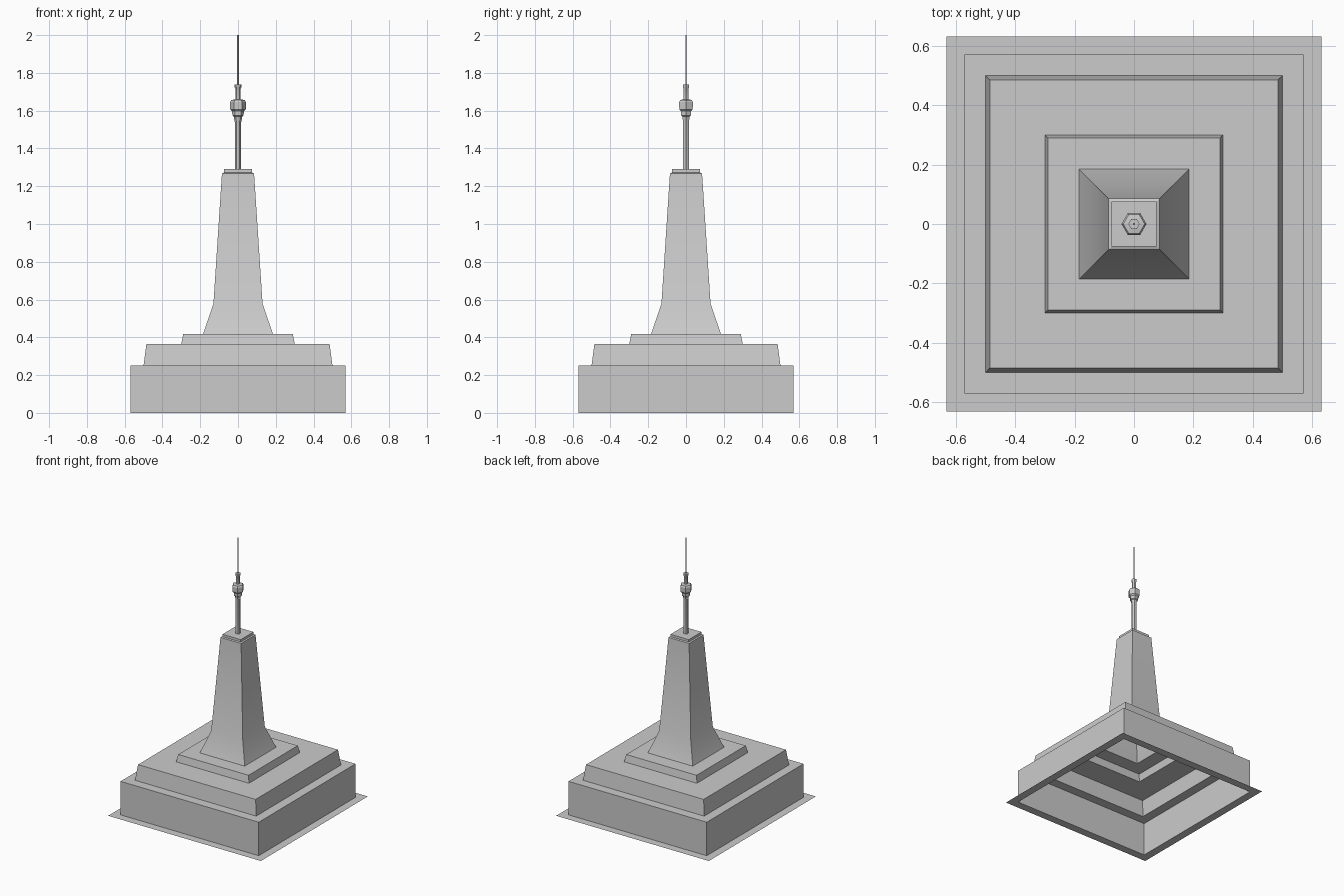
import bpy, bmesh, math

if "Cube" in bpy.data.objects:
    bpy.data.objects.remove(bpy.data.objects["Cube"])


def lathe(name, profile, sides, start=0.0, scale=1.0, cap=True):
    """Spin (radius, z) points into a polygonal shell, open at the bottom."""
    bm = bmesh.new()
    rings = []
    for r, z in profile:
        ring = []
        for i in range(sides):
            a = start + 2 * math.pi * i / sides
            ring.append(bm.verts.new((r * scale * math.cos(a), r * scale * math.sin(a), z)))
        rings.append(ring)
    for low, high in zip(rings, rings[1:]):
        for i in range(sides):
            j = (i + 1) % sides
            bm.faces.new((low[i], low[j], high[j], high[i]))
    if cap:
        bm.faces.new(rings[-1])
    mesh = bpy.data.meshes.new(name)
    bm.to_mesh(mesh)
    bm.free()
    obj = bpy.data.objects.new(name, mesh)
    bpy.context.collection.objects.link(obj)
    bpy.ops.object.select_all(action='DESELECT')
    obj.select_set(True)
    bpy.context.view_layer.objects.active = obj
    bpy.ops.object.shade_smooth_by_angle(angle=math.radians(25))
    return obj


def square(name, profile, cap=False):
    """Square shell; profile radii are half widths."""
    return lathe(name, profile, 4, math.pi / 4, math.sqrt(2), cap)


# Hollow stepped base with a thin flange on the ground
square("stepped_base", [(0.63, 0), (0.57, 0), (0.57, 0.25), (0.50, 0.25),
                        (0.485, 0.365), (0.30, 0.365), (0.29, 0.418), (0.185, 0.418)])

# Tapered tower shaft, flared at the foot, with a small roof step
square("tower_shaft", [(0.185, 0.418), (0.13, 0.578), (0.085, 1.268),
                       (0.075, 1.272), (0.075, 1.29)], cap=True)

# Six-sided mast with collar, pod and flared tip
lathe("mast", [(0.017, 1.29), (0.017, 1.54), (0.023, 1.57), (0.03, 1.575),
               (0.031, 1.597), (0.041, 1.607), (0.042, 1.645), (0.036, 1.656),
               (0.014, 1.66), (0.014, 1.715), (0.019, 1.725), (0.019, 1.738)], 6)

# Thin antenna needle
lathe("antenna", [(0.004, 1.738), (0.004, 2.0)], 6)
